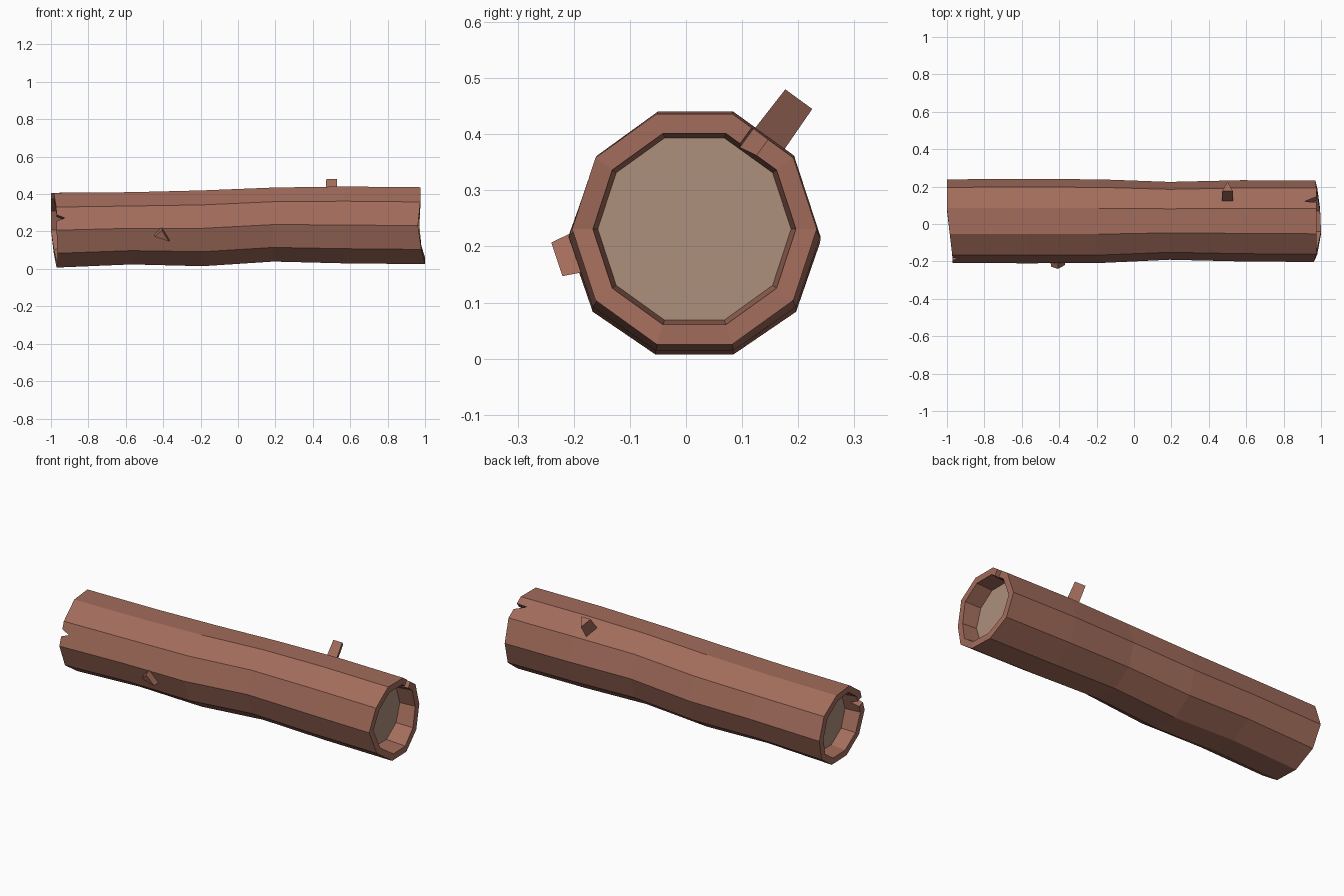
import bpy, bmesh
from math import sin, cos, radians
from mathutils import Vector

if "Cube" in bpy.data.objects:
    bpy.data.objects.remove(bpy.data.objects["Cube"])

N = 10


def material(name, rgb):
    m = bpy.data.materials.new(name)
    m.diffuse_color = (*rgb, 1)
    m.use_nodes = True
    m.node_tree.nodes["Principled BSDF"].inputs["Base Color"].default_value = m.diffuse_color
    return m


bark = material("bark", (0.36, 0.15, 0.105))
wood = material("end_wood", (0.42, 0.28, 0.20))


def make_object(name, bm, mats):
    bmesh.ops.recalc_face_normals(bm, faces=bm.faces)
    me = bpy.data.meshes.new(name)
    bm.to_mesh(me)
    bm.free()
    for m in mats:
        me.materials.append(m)
    ob = bpy.data.objects.new(name, me)
    bpy.context.collection.objects.link(ob)
    return ob


def prism(name, end_a, end_b, mats=()):
    """Closed prism between two triangles."""
    bm = bmesh.new()
    a = [bm.verts.new(p) for p in end_a]
    b = [bm.verts.new(p) for p in end_b]
    bm.faces.new(a)
    bm.faces.new(b[::-1])
    for i in range(3):
        j = (i + 1) % 3
        bm.faces.new((a[i], b[i], b[j], a[j]))
    return make_object(name, bm, mats)


# Log: ten-sided rings (x, centre y, centre z, radius y, radius z)
left_x = [-1, -1, -1, -.985, -.972, -.97, -.965, -.965, -.97, -.985]
right_x = [.97, .975, .975, .975, .975, .962, .98, 1.0, .995, .98]
left = (left_x, .015, .207, .224, .210)
right = (right_x, .015, .231, .218, .216)
middle = [(-.57, .015, .217, .225, .203), (-.19, .015, .217, .224, .213),
          (.19, .017, .237, .208, .208), (.57, .017, .235, .217, .216)]
bm = bmesh.new()


def ring(x, cy, cz, ry, rz):
    xs = x if isinstance(x, list) else [x] * N
    return [bm.verts.new((xs[k], cy + ry * cos(radians(36 * k)),
                          cz + rz * sin(radians(36 * k)))) for k in range(N)]


def scaled(r, s, x=None):
    return ring(r[0] if x is None else x, r[1], r[2], r[3] * s, r[4] * s)


# from the left recess, over the rim, along the bark, into the right recess
rings = [scaled(left, .79, -.88), scaled(left, .83), ring(*left)]
rings += [ring(*m) for m in middle]
rings += [ring(*right), scaled(right, .83), scaled(right, .79, .88)]
for a, b in zip(rings, rings[1:]):
    for k in range(N):
        j = (k + 1) % N
        bm.faces.new((a[k], a[j], b[j], b[k]))
for r in (rings[0], rings[-1]):
    bm.faces.new(r).material_index = 1
log = make_object("log", bm, [bark, wood])


# Cracks: wedges cut through the rim at each end
def crack(name, end, angle, x_mouth, x_tip, half, tip):
    a = radians(angle)
    out = Vector((0, cos(a), sin(a)))
    side = Vector((0, sin(a), -cos(a)))
    centre = Vector((0, end[1], end[2]))

    def tri(r):
        return [centre + out * r + side * t + Vector((x, 0, 0))
                for x, t in ((x_mouth, -half), (x_mouth, half), (x_tip, tip))]
    cutter = prism(name, tri(.12), tri(.28))
    cutter.hide_render = True
    cutter.hide_set(True)
    mod = log.modifiers.new(name, 'BOOLEAN')
    mod.operation = 'DIFFERENCE'
    mod.solver = 'EXACT'
    mod.object = cutter


crack("left_crack_cutter", left, 162, -1.03, -.925, .042, 0)
crack("right_crack_cutter", right, 54, 1.0, .91, .025, -.02)


# Branch stubs: three-sided, widening slightly towards the log
def stub(name, cap, direction, length, flare):
    cap = [Vector(p) for p in cap]
    c = sum(cap, Vector()) / 3
    d = Vector(direction).normalized()
    base = [c + (p - c) * flare - d * length for p in cap]
    return prism(name, cap, base, [bark])


stub("upper_branch_stub",
     [(.472, .177, .48), (.528, .177, .48), (.50, .225, .445)],
     (0, .60, .80), .12, 1.12)
stub("front_branch_stub",
     [(-.407, -.24, .207), (-.443, -.228, .172), (-.37, -.22, .147)],
     (0, -.95, -.31), .05, 1.2)
